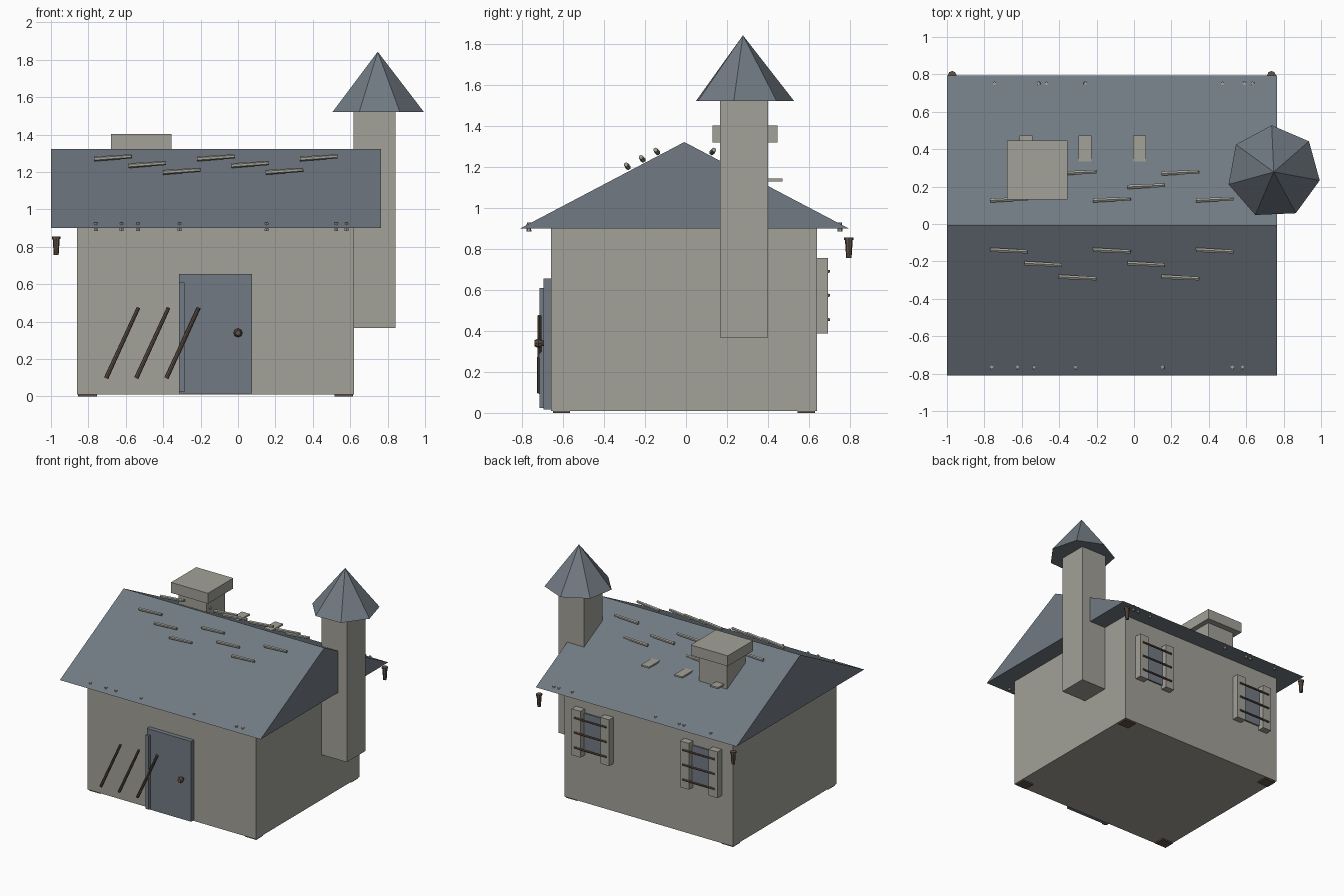
import bpy, bmesh, math
from mathutils import Vector, Matrix

if "Cube" in bpy.data.objects:
    bpy.data.objects.remove(bpy.data.objects["Cube"])


def material(name, rgb):
    m = bpy.data.materials.new(name)
    m.diffuse_color = (*rgb, 1)
    m.use_nodes = True
    m.node_tree.nodes["Principled BSDF"].inputs["Base Color"].default_value = m.diffuse_color
    return m


STONE = material("warm grey stone", (0.36, 0.355, 0.315))
SLATE = material("blue grey slate", (0.165, 0.195, 0.225))
BROWN = material("dark brown wood", (0.125, 0.085, 0.065))


def finish(name, bm, mat):
    bmesh.ops.recalc_face_normals(bm, faces=bm.faces)
    me = bpy.data.meshes.new(name)
    bm.to_mesh(me)
    bm.free()
    me.materials.append(mat)
    ob = bpy.data.objects.new(name, me)
    bpy.context.collection.objects.link(ob)
    return ob


def box(name, mat, x, y, z):
    bm = bmesh.new()
    size = (x[1] - x[0], y[1] - y[0], z[1] - z[0])
    mid = ((x[0] + x[1]) / 2, (y[0] + y[1]) / 2, (z[0] + z[1]) / 2)
    bmesh.ops.create_cube(bm, size=1, matrix=Matrix.Translation(mid) @ Matrix.Diagonal((*size, 1)))
    return finish(name, bm, mat)


def rod(name, mat, a, b, r1, r2=None, sides=8, spin=0.0):
    """Cylinder or cone running from point a to point b."""
    a, b = Vector(a), Vector(b)
    d = b - a
    bm = bmesh.new()
    rot = d.to_track_quat('Z', 'Y').to_matrix().to_4x4() if abs(d.x) + abs(d.y) > 1e-6 else Matrix.Identity(4)
    bmesh.ops.create_cone(bm, cap_ends=True, segments=sides, radius1=r1,
                          radius2=r1 if r2 is None else r2, depth=d.length,
                          matrix=Matrix.Translation((a + b) / 2) @ rot @ Matrix.Rotation(spin, 4, 'Z'))
    return finish(name, bm, mat)


# House body and corner feet
box("house_body", STONE, (-0.86, 0.62), (-0.66, 0.64), (0.01, 0.9))
for x in (-0.855, 0.515):
    for y in (-0.65, 0.545):
        box("corner_foot", BROWN, (x, x + 0.1), (y, y + 0.085), (0, 0.011))

# Gabled roof as an extruded triangle
bm = bmesh.new()
face = bm.faces.new([bm.verts.new((-1, y, z)) for y, z in ((-0.81, 0.9), (0.795, 0.9), (-0.008, 1.322))])
ext = bmesh.ops.extrude_face_region(bm, geom=[face])
bmesh.ops.translate(bm, vec=(1.765, 0, 0), verts=[v for v in ext["geom"] if isinstance(v, bmesh.types.BMVert)])
finish("gable_roof", bm, SLATE)

# Side tower with seven-sided pointed cap
box("tower", STONE, (0.617, 0.842), (0.165, 0.4), (0.367, 1.53))
rod("tower_cap", SLATE, (0.747, 0.278, 1.522), (0.747, 0.278, 1.843), 0.25, 0, 7, math.radians(2.5))

# Chimney on the rear slope
box("chimney_stem", STONE, (-0.64, -0.395), (0.168, 0.398), (1.05, 1.325))
box("chimney_cap", STONE, (-0.68, -0.355), (0.13, 0.447), (1.32, 1.403))

# Flat ledges on the rear slope
for x in (-0.613, -0.297, -0.005):
    box("roof_ledge", STONE, (x, x + 0.07), (0.335, 0.472), (1.13, 1.143))

# Loose roof battens, mirrored over both slopes
for i in range(7):
    row = (0, 1, 2, 0, 1, 2, 0)[i]
    x = -0.768 + i * 0.1833
    z = 1.27 - row * 0.036
    for side in (-1, 1):
        y = side * (0.132 + row * 0.072) - 0.006
        rod("roof_batten", STONE, (x, y, z), (x + 0.2, y + side * 0.01, z + 0.014), 0.013, 0.011, 6)

# Pegs through the eaves
front_pegs = (-0.76, -0.623, -0.535, -0.313, 0.153, 0.525, 0.58)
back_pegs = (-0.746, -0.51, -0.468, -0.26, 0.473, 0.59, 0.634)
for y, xs in ((-0.767, front_pegs), (0.752, back_pegs)):
    for x in xs:
        rod("eave_peg", STONE, (x, y, 0.885), (x, y, 0.93), 0.012, 0.01, 6)

# Hanging lamps at the rear eave corners
for x in (-0.972, 0.735):
    rod("lamp_body", BROWN, (x, 0.795, 0.755), (x, 0.795, 0.845), 0.013, 0.019, 8)
    rod("lamp_top", BROWN, (x, 0.795, 0.843), (x, 0.795, 0.856), 0.023, 0.023, 8)

# Door, its hinge strip and knob
box("door", SLATE, (-0.315, 0.075), (-0.695, -0.65), (0.017, 0.655))
box("door_strip", SLATE, (-0.315, -0.285), (-0.715, -0.69), (0.025, 0.61))
rod("knob_stem", BROWN, (0, -0.69, 0.34), (0, -0.708, 0.34), 0.013)
rod("knob_back", BROWN, (0, -0.703, 0.34), (0, -0.72, 0.34), 0.016, 0.024)
rod("knob_front", BROWN, (0, -0.72, 0.34), (0, -0.74, 0.34), 0.024, 0.014)

# Leaning poles beside the door
for i in range(3):
    x = -0.705 + i * 0.161
    rod("leaning_pole", BROWN, (x, -0.715, 0.098), (x + 0.173, -0.715, 0.475), 0.012, 0.01)

# Rear windows with shutters and bars
for x in (-0.763, 0.19):
    box("window_pane", SLATE, (x + 0.07, x + 0.26), (0.63, 0.652), (0.42, 0.725))
    for sx in (x, x + 0.252):
        box("window_shutter", STONE, (sx, sx + 0.078), (0.63, 0.694), (0.388, 0.756))
    for z in (0.455, 0.574, 0.691):
        rod("window_bar", BROWN, (x + 0.025, 0.696, z), (x + 0.305, 0.696, z), 0.008)
